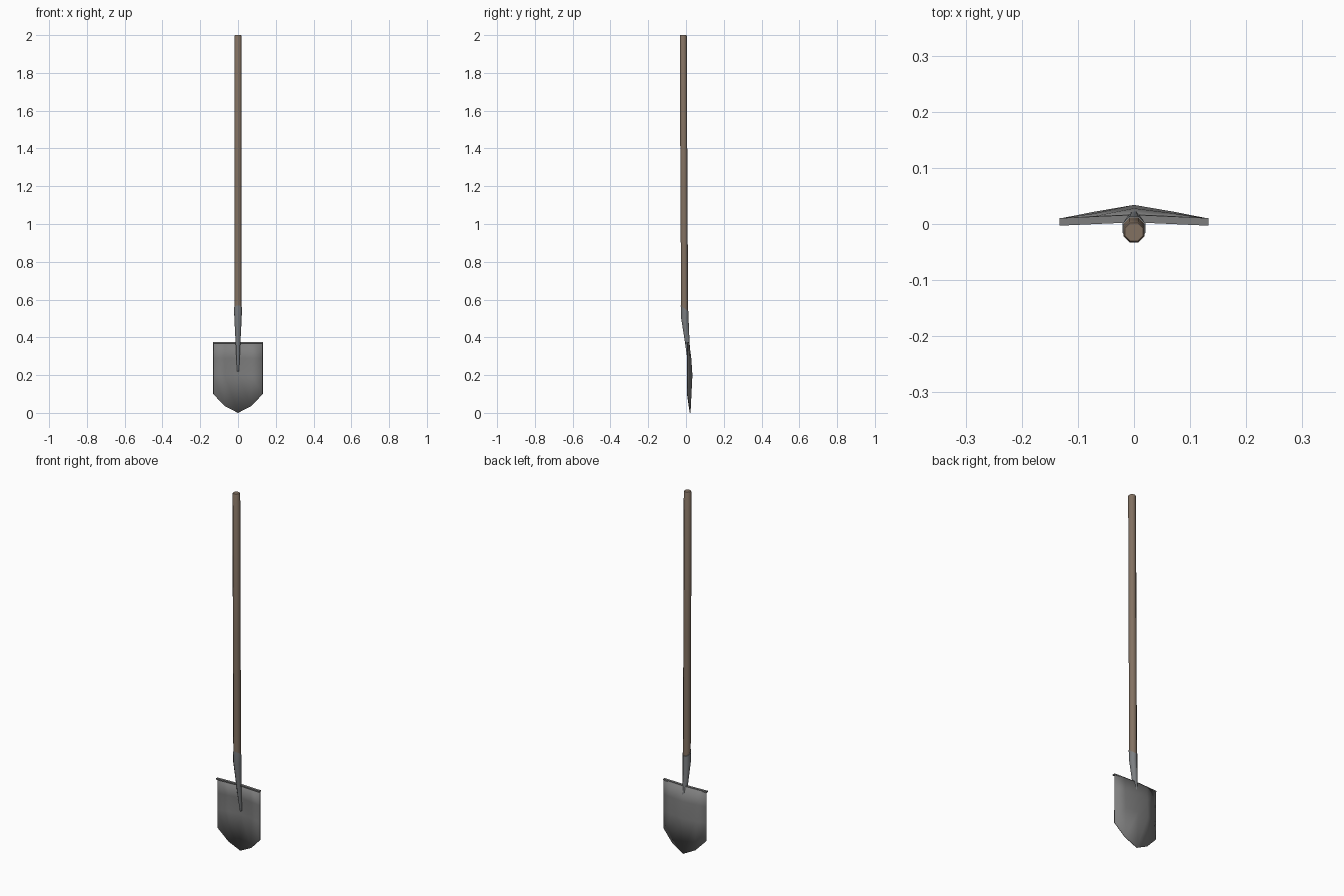
import bpy, bmesh, math

if "Cube" in bpy.data.objects:
    bpy.data.objects.remove(bpy.data.objects["Cube"])

def material(name, rgb):
    m = bpy.data.materials.new(name)
    m.diffuse_color = (*rgb, 1)
    m.use_nodes = True
    m.node_tree.nodes["Principled BSDF"].inputs["Base Color"].default_value = m.diffuse_color
    return m

wood = material("weathered wood", (0.225, 0.165, 0.12))
steel = material("blade steel", (0.21, 0.21, 0.21))
socket_steel = material("socket steel", (0.20, 0.21, 0.22))

def make(name, verts, faces, mat, angle=40):
    me = bpy.data.meshes.new(name)
    me.from_pydata(verts, [], faces)
    bm = bmesh.new()
    bm.from_mesh(me)
    bmesh.ops.recalc_face_normals(bm, faces=bm.faces)
    bm.to_mesh(me)
    bm.free()
    me.shade_smooth()
    me.set_sharp_from_angle(angle=math.radians(angle))
    me.materials.append(mat)
    ob = bpy.data.objects.new(name, me)
    bpy.context.collection.objects.link(ob)
    return ob

def loft(name, rings, mat, n=8):
    """Rings are (z, centre y, radius x, radius y, z slant towards the front)."""
    verts, faces = [], []
    for z, cy, rx, ry, slant in rings:
        for i in range(n):
            a = 2 * math.pi * (i + 0.5) / n
            k = 1 / math.cos(math.pi / n)
            c, s = math.cos(a) * k, math.sin(a) * k
            verts.append((rx * c, cy + ry * s, z - slant * s))
    for r in range(len(rings) - 1):
        for i in range(n):
            j = (i + 1) % n
            faces.append((r*n + i, r*n + j, r*n + n + j, r*n + n + i))
    faces.append(tuple(range(n)))
    faces.append(tuple((len(rings) - 1) * n + i for i in range(n)))
    return make(name, verts, faces, mat, 50)

# Wooden handle, leaning slightly forward, with a softened end
loft("handle", [(0.50, -0.007, 0.0185, 0.0185, 0),
                (1.20, -0.011, 0.0185, 0.0185, 0),
                (1.994, -0.0145, 0.0185, 0.0185, 0),
                (2.0, -0.0145, 0.016, 0.016, 0)], wood)

# Socket, cut at a slant on top and tapering down onto the blade
loft("socket", [(0.22, 0.025, 0.005, 0.006, 0),
                (0.30, 0.015, 0.009, 0.010, 0),
                (0.37, 0.007, 0.0125, 0.012, 0),
                (0.50, -0.006, 0.0195, 0.0195, 0),
                (0.553, -0.0075, 0.0205, 0.0205, 0.015)], socket_steel)

# Dished blade: columns of (x, bottom z, y at top, upper, middle, bottom)
half = [(0.0, 0.0, 0.015, 0.026, 0.032, 0.022),
        (0.07, 0.036, 0.012, 0.017, 0.020, 0.016),
        (0.131, 0.10, 0.008, 0.008, 0.008, 0.007)]
cols = [(-c[0], *c[1:]) for c in half[:0:-1]] + half
verts, faces = [], []
for x, zb, *ys in cols:
    verts += [(x, y, z) for y, z in zip(ys, (0.372, 0.29, 0.20, zb))]
for c in range(4):
    for r in range(3):
        a = c * 4 + r
        faces.append((a, a + 1, a + 5, a + 4))
blade = make("blade", verts, faces, steel)
mod = blade.modifiers.new("thickness", "SOLIDIFY")
mod.thickness, mod.offset = 0.004, 0

# Foot tread folded forward along the top edge of the blade
verts, faces = [], []
for x, yf in ((-0.133, -0.003), (0, 0.003), (0.133, -0.003)):
    verts += [(x, yf, 0.368), (x, yf + 0.0135, 0.368),
              (x, yf + 0.0135, 0.375), (x, yf, 0.375)]
for c in (0, 4):
    faces += [(c + i, c + (i + 1) % 4, c + 4 + (i + 1) % 4, c + 4 + i) for i in range(4)]
faces += [(0, 1, 2, 3), (8, 9, 10, 11)]
make("foot_tread", verts, faces, steel)
